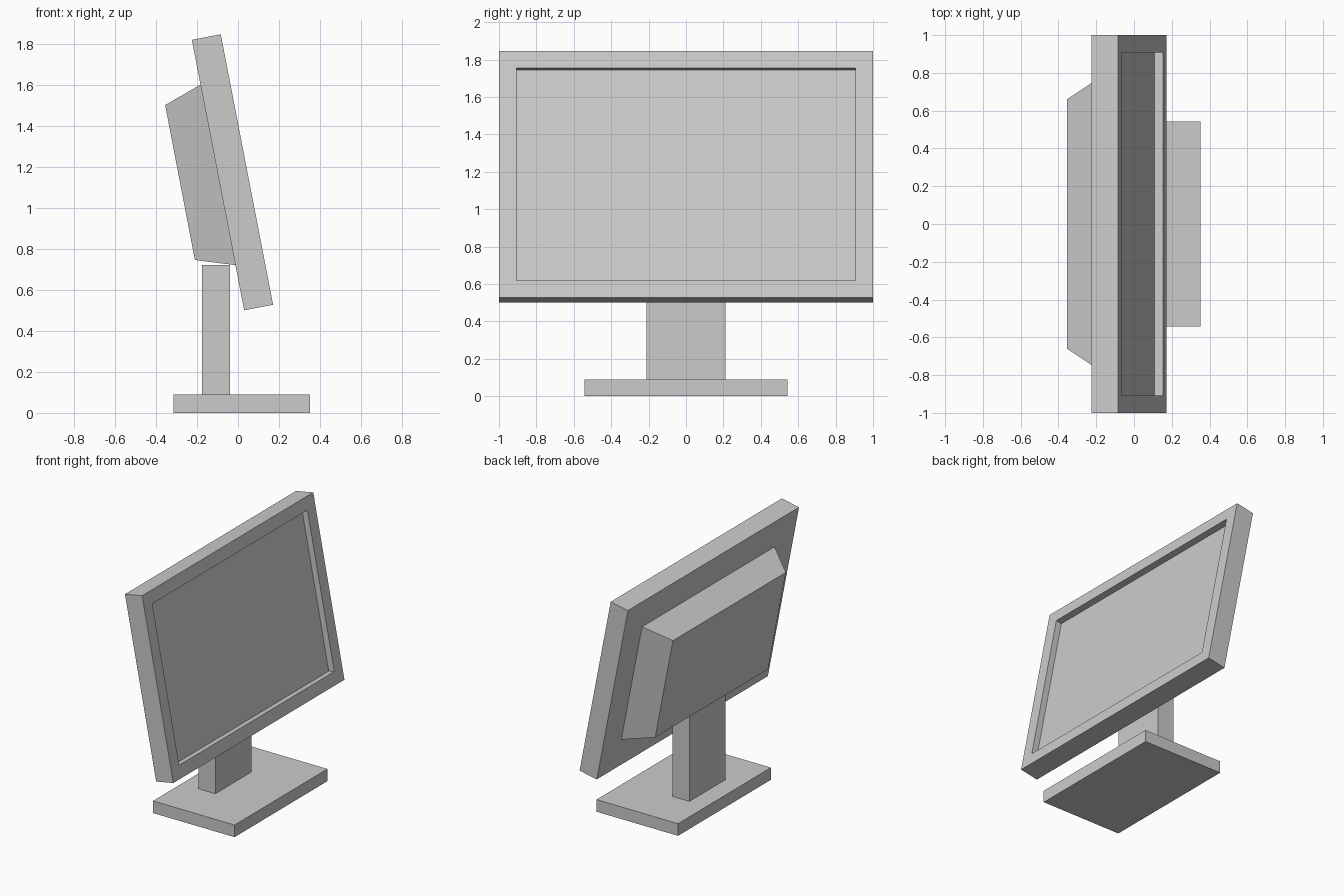
import bpy
import bmesh

if "Cube" in bpy.data.objects:
    bpy.data.objects.remove(bpy.data.objects["Cube"])

grey = bpy.data.materials.new("plain grey")
grey.use_nodes = True
grey.diffuse_color = (0.6, 0.6, 0.6, 1)
grey.node_tree.nodes["Principled BSDF"].inputs["Base Color"].default_value = (0.6, 0.6, 0.6, 1)


def add_prism(name, profile, half_widths, recess=None):
    """Span a side profile of (x, z) points across y, with a half width per point."""
    bm = bmesh.new()
    sides = [[bm.verts.new((x, s * w, z)) for (x, z), w in zip(profile, half_widths)]
             for s in (-1, 1)]
    right, left = sides
    bm.faces.new(right)
    bm.faces.new(left[::-1])
    n = len(profile)
    for i in range(n):
        j = (i + 1) % n
        bm.faces.new((right[i], left[i], left[j], right[j]))
    bmesh.ops.recalc_face_normals(bm, faces=bm.faces[:])
    # Sink the display into the face that looks toward +x
    if recess:
        border, depth = recess
        bm.normal_update()
        screen = max(bm.faces, key=lambda f: f.normal.x)
        bmesh.ops.inset_individual(bm, faces=[screen], thickness=border, use_even_offset=True)
        bmesh.ops.inset_individual(bm, faces=[screen], thickness=0, depth=-depth)
    mesh = bpy.data.meshes.new(name)
    bm.to_mesh(mesh)
    bm.free()
    mesh.materials.append(grey)
    obj = bpy.data.objects.new(name, mesh)
    bpy.context.collection.objects.link(obj)
    return obj


def add_box(name, x0, x1, half_width, z0, z1):
    return add_prism(name, [(x0, z0), (x1, z0), (x1, z1), (x0, z1)], [half_width] * 4)


# Stand
add_box("stand_base", -0.315, 0.352, 0.543, 0, 0.09)
add_box("stand_column", -0.175, -0.038, 0.21, 0.09, 0.72)

# Tilted display panel with a recessed screen
add_prism("display_panel",
          [(0.03, 0.5), (0.171, 0.527), (-0.084, 1.845), (-0.225, 1.818)],
          [1] * 4, recess=(0.093, 0.046))

# Tapered housing on the back of the panel
add_prism("rear_housing",
          [(-0.21, 0.745), (-0.012, 0.72), (-0.182, 1.6), (-0.355, 1.5)],
          [0.66, 0.775, 0.775, 0.66])
